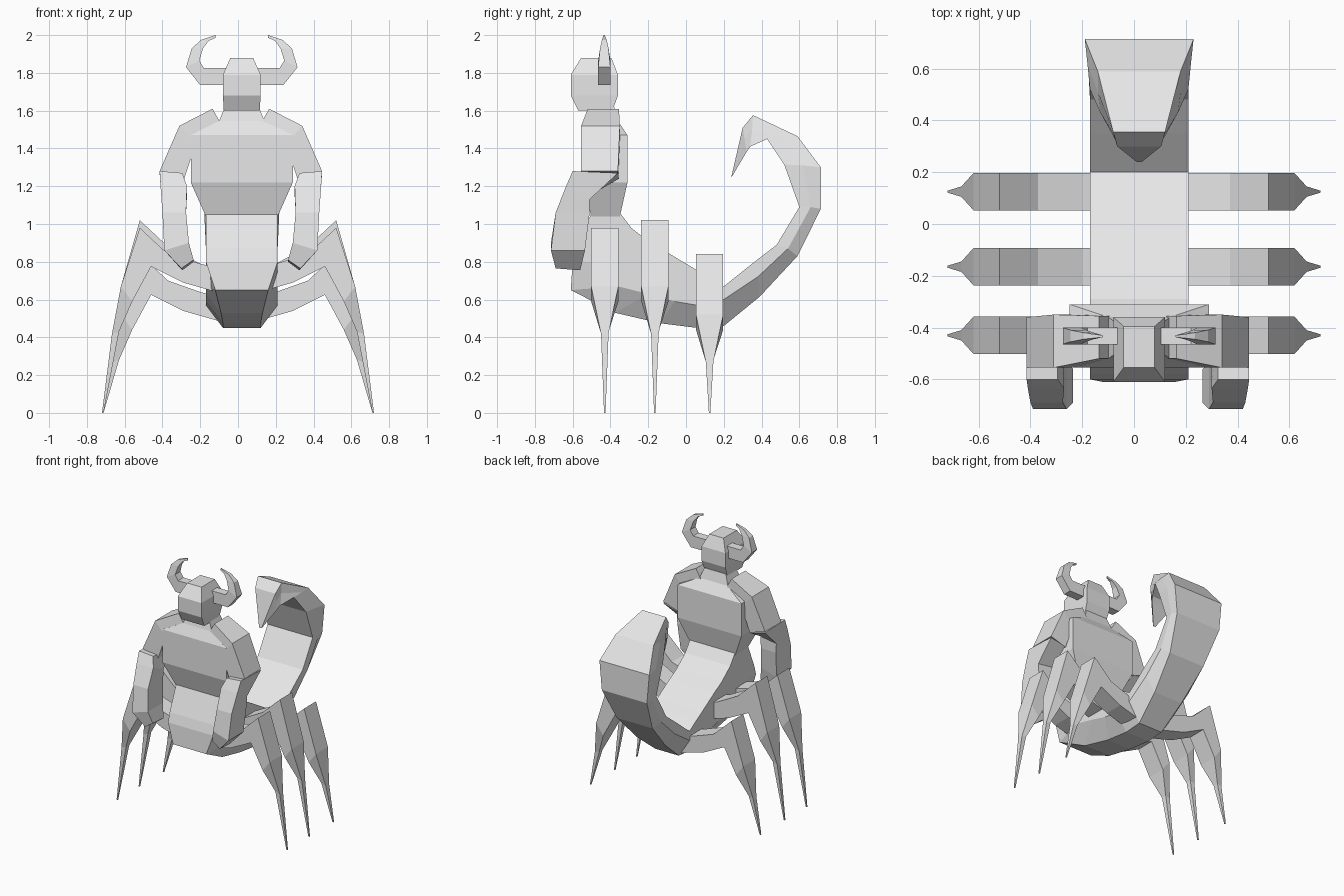
import bpy
import bmesh

CX = 0.02  # the trunk sits slightly off the leg centreline

mat = bpy.data.materials.new("pale_grey")
mat.diffuse_color = (0.8, 0.8, 0.8, 1)


def loft(name, rings):
    """Skin a list of equal-length point rings and cap both ends."""
    bm = bmesh.new()
    rows = [[bm.verts.new(p) for p in ring] for ring in rings]
    n = len(rows[0])
    for a, b in zip(rows, rows[1:]):
        for i in range(n):
            j = (i + 1) % n
            bm.faces.new((a[i], a[j], b[j], b[i]))
    bm.faces.new(rows[0])
    bm.faces.new(rows[-1][::-1])
    bmesh.ops.recalc_face_normals(bm, faces=bm.faces)
    me = bpy.data.meshes.new(name)
    bm.to_mesh(me)
    bm.free()
    me.materials.append(mat)
    ob = bpy.data.objects.new(name, me)
    bpy.context.collection.objects.link(ob)
    return ob


def pair(name, rings, cx):
    """Loft a limb on the right and its mirror image on the left."""
    for side, s in (("right", 1), ("left", -1)):
        loft(f"{name}_{side}", [[(cx + s * x, y, z) for x, y, z in r] for r in rings])


def stack(name, levels):
    """Loft horizontal rectangles: (z, half width, front y, back y)."""
    loft(name, [[(CX - w, f, z), (CX + w, f, z), (CX + w, b, z), (CX - w, b, z)]
                for z, w, f, b in levels])


def limb(name, sections, cx):
    """Sections: outer (x, z), inner (x, z), front y, back y."""
    pair(name, [[(o[0], f, o[1]), (o[0], b, o[1]), (i[0], b, i[1]), (i[0], f, i[1])]
                for o, i, f, b in sections], cx)


# Torso and head
stack("torso", [(1.04, .19, -.5, -.35), (1.22, .27, -.555, -.31), (1.47, .27, -.555, -.31),
                (1.545, .12, -.52, -.36), (1.62, .09, -.5, -.38)])
stack("head", [(1.60, .095, -.57, -.39), (1.68, .1, -.61, -.36),
               (1.79, .1, -.61, -.36), (1.88, .06, -.555, -.395)])

# Abdomen and curled tail: (y, z) of inner, middle and outer edge, then half widths
body = [
    ((-.35, 1.06), (-.40, 1.06), (-.50, 1.06), .19, .19, .19),
    ((-.29, 0.98), (-.40, 0.93), (-.58, 0.87), .19, .19, .19),
    ((-.19, 0.90), (-.40, 0.80), (-.60, 0.80), .19, .19, .19),
    ((-.10, 0.85), (-.36, 0.67), (-.61, 0.65), .19, .19, .14),
    ((0.00, 0.79), (-.20, 0.63), (-.375, .53), .19, .19, .11),
    ((0.05, 0.76), (-.06, 0.59), (-.14, .475), .19, .19, .10),
    ((0.12, 0.72), (0.06, 0.57), (0.06, 0.45), .19, .19, .10),
    ((0.20, 0.67), (0.20, 0.60), (0.20, 0.46), .19, .19, .10),
    ((0.35, 0.79), (0.38, 0.72), (0.39, .615), .19, .19, .12),
    ((0.48, 0.89), (0.54, 0.87), (0.59, 0.83), .19, .19, .15),
    ((0.60, 1.09), (0.66, 1.09), (.714, 1.08), .19, .20, .19),
    ((0.52, 1.315), (.62, 1.31), (.714, 1.30), .19, .20, .21),
    ((0.43, 1.45), (0.51, 1.46), (0.59, 1.465), .15, .16, .16),
    ((0.34, 1.41), (0.35, 1.50), (.355, 1.576), .10, .10, .10),
    ((0.32, 1.38), (0.31, 1.45), (0.30, 1.51), .085, .085, .085),
    ((.243, 1.25), (.241, 1.25), (.24, 1.25), .01, .01, .01),
]
loft("abdomen_and_tail", [
    [(CX - i, *pi), (CX - m, *pm), (CX - o, *po), (CX + o, *po), (CX + m, *pm), (CX + i, *pi)]
    for pi, pm, po, i, m, o in body])

# Arms: shoulder to elbow, then forearm with blunt hand
limb("upper_arm", [
    ((.15, 1.61), (.11, 1.54), -.52, -.355),
    ((.325, 1.52), (.24, 1.42), -.555, -.35),
    ((.43, 1.28), (.30, 1.24), -.555, -.36)], .015)
pair("forearm", [
    [(.43, -.60, 1.28), (.43, -.36, 1.27), (.31, -.355, 1.24), (.31, -.60, 1.27)],
    [(.425, -.635, 1.20), (.42, -.51, 1.13), (.285, -.51, 1.15), (.285, -.635, 1.20)],
    [(.415, -.69, 1.06), (.415, -.51, 1.06), (.29, -.51, 1.06), (.29, -.69, 1.06)],
    [(.405, -.715, .86), (.405, -.535, .86), (.275, -.535, .90), (.275, -.715, .90)],
    [(.315, -.69, .765), (.31, -.56, .755), (.25, -.56, .80), (.25, -.69, .81)]], .015)

# Horns curling outwards then up
limb("horn", [
    ((.08, 1.735), (.08, 1.825), -.465, -.40),
    ((.22, 1.735), (.20, 1.825), -.465, -.40),
    ((.295, 1.83), (.225, 1.865), -.465, -.40),
    ((.265, 1.93), (.205, 1.93), -.455, -.41),
    ((.215, 1.975), (.175, 1.97), -.445, -.42),
    ((.14, 2.00), (.14, 1.985), -.437, -.43)], CX)

# Six pointed legs: centre y, knee height, drop of the rest
for name, y, knee, d in (("front_leg", -.43, .98, 0), ("middle_leg", -.165, 1.02, 0),
                         ("back_leg", .125, .84, .15)):
    profile = [((.08, .76 - d), (.08, .63 - d), .072),
               ((.20, .79 - d), (.29, .69 - d), .072),
               ((.37, knee - .14), (.36, .725 - d), .072),
               ((.52, knee), (.46, .775 - d), .072),
               ((.62, .67 - d), (.56, .59 - d), .072),
               ((.667, .42 - d), (.63, .43 - d), .02),
               ((.72, 0), (.712, 0), .004)]
    limb(name, [(o, i, y - w, y + w) for o, i, w in profile], 0)
